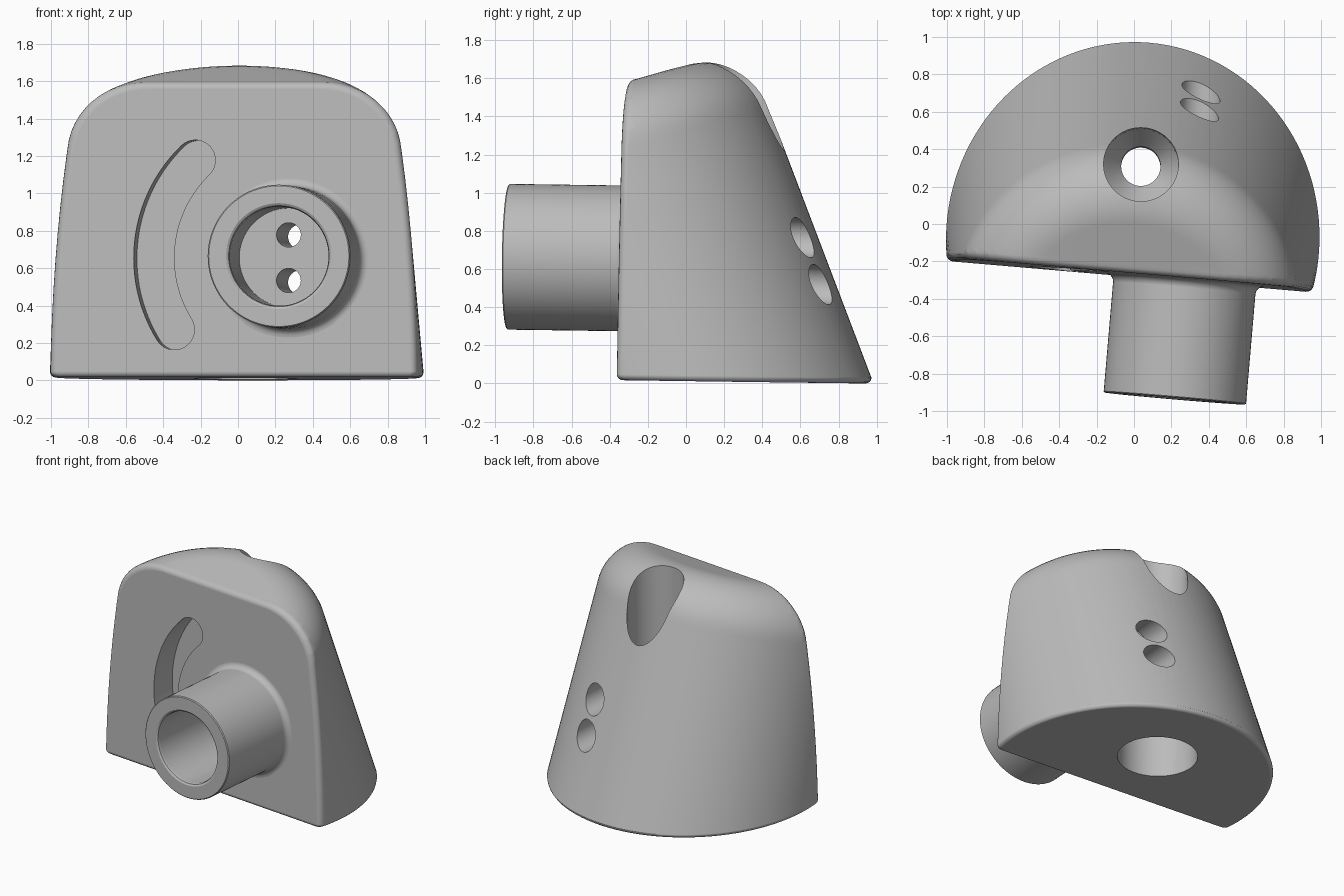
import bpy, bmesh
from math import sin, cos, pi, radians
from mathutils import Matrix, Vector

if "Cube" in bpy.data.objects:
    bpy.data.objects.remove(bpy.data.objects["Cube"])

FRONT = -0.283                    # plane of the flat front face
TUBE_X, TUBE_Z = 0.297, 0.638     # tube axis

grey = bpy.data.materials.new("plain grey")
grey.use_nodes = True
colour = (0.5, 0.5, 0.5, 1)
grey.diffuse_color = colour
grey.node_tree.nodes["Principled BSDF"].inputs["Base Color"].default_value = colour


def make_object(name, bm):
    bmesh.ops.recalc_face_normals(bm, faces=bm.faces)
    mesh = bpy.data.meshes.new(name)
    bm.to_mesh(mesh)
    bm.free()
    mesh.materials.append(grey)
    obj = bpy.data.objects.new(name, mesh)
    bpy.context.collection.objects.link(obj)
    return obj


def lathe(profile, matrix, steps):
    """Closed solid from (radius, height) points that start and end on the axis."""
    bm = bmesh.new()
    verts = [bm.verts.new((r, 0, h)) for r, h in profile]
    edges = [bm.edges.new(pair) for pair in zip(verts, verts[1:])]
    bmesh.ops.spin(bm, geom=verts + edges, cent=(0, 0, 0), axis=(0, 0, 1),
                   angle=2 * pi, steps=steps)
    bmesh.ops.remove_doubles(bm, verts=bm.verts, dist=0.0001)
    bmesh.ops.recalc_face_normals(bm, faces=bm.faces)
    bm.transform(matrix)
    return bm


def round_cap(bm, point, normal, radius, steps=4):
    """Slice the solid flat and close it with a rounded rim."""
    normal = Vector(normal)
    cut = bmesh.ops.bisect_plane(
        bm, geom=bm.verts[:] + bm.edges[:] + bm.faces[:], dist=0.00001,
        plane_co=Vector(point) - normal * radius, plane_no=normal, clear_outer=True)
    bmesh.ops.remove_doubles(bm, verts=bm.verts, dist=0.0005)
    edges = [e for e in bm.edges if e.is_boundary]
    loop = list({v for e in edges for v in e.verts})
    low = Vector([min(v.co[i] for v in loop) for i in range(3)])
    high = Vector([max(v.co[i] for v in loop) for i in range(3)])
    middle, half = (low + high) / 2, (high - low) / 2
    last_in = last_out = 0
    for k in range(1, steps + 1):
        t = k / steps * pi / 2
        inset, out = radius * (1 - cos(t)), radius * sin(t)
        new = bmesh.ops.extrude_edge_only(bm, edges=edges)["geom"]
        edges = [g for g in new if isinstance(g, bmesh.types.BMEdge)]
        for v in (g for g in new if isinstance(g, bmesh.types.BMVert)):
            for i in range(3):
                if abs(normal[i]) < 0.5:
                    ratio = (half[i] - inset) / (half[i] - last_in)
                    v.co[i] = middle[i] + (v.co[i] - middle[i]) * ratio
            v.co += normal * (out - last_out)
        last_in, last_out = inset, out
    bmesh.ops.holes_fill(bm, edges=edges, sides=0)
    bmesh.ops.recalc_face_normals(bm, faces=bm.faces)


# Body: leaning cone with a rounded top, sliced flat at the front and the base
TOP, FILLET, TAPER = 1.548, 0.34, 0.061
profile = [(0, -0.7), (1 + 0.7 * TAPER, -0.7)]
rim = 1 - TAPER * (TOP - FILLET)
for k in range(13):
    t = k / 12 * pi / 2
    profile.append((rim - FILLET + FILLET * cos(t), TOP - FILLET + FILLET * sin(t)))
profile.append((0, TOP))
lean = Matrix.Translation((0, -0.09, 0)) @ Matrix.Rotation(radians(18.2), 4, 'X')
body_bm = lathe(profile, lean, 128)
round_cap(body_bm, (0, FRONT, 0), (0, -1, 0), 0.04)
round_cap(body_bm, (0, 0, 0), (0, 0, -1), 0.03)
body = make_object("body", body_bm)


def along_y(x, z):
    return Matrix.Translation((x, 0, z)) @ Matrix.Rotation(-pi / 2, 4, 'X')


# Tube with a small fillet where it meets the front face
R, COVE = 0.382, 0.045
tube_profile = [(0, -0.92), (R - 0.006, -0.92), (R, -0.914)]
for k in range(6):
    t = k / 5 * pi / 2
    tube_profile.append((R + COVE - COVE * cos(t), FRONT - COVE + COVE * sin(t)))
tube_profile += [(R + COVE, -0.2), (0, -0.2)]
tube = make_object("tube", lathe(tube_profile, along_y(TUBE_X, TUBE_Z), 96))

# Tube bore with an eased lip
bore = make_object("bore_cutter", lathe(
    [(0, -1), (0.283, -1), (0.283, -0.92), (0.27, -0.912), (0.265, -0.895),
     (0.265, -0.3), (0, -0.3)], along_y(TUBE_X, TUBE_Z), 96))

# Two stepped screw holes from the bore to the back
screw_profile = [(0, -0.4), (0.065, -0.4), (0.065, 0.42), (0.105, 0.42),
                 (0.105, 1.2), (0, 1.2)]
screws = [make_object("screw_hole_cutter", lathe(
    screw_profile, along_y(TUBE_X, TUBE_Z + side * 0.122), 48)) for side in (-1, 1)]

# Upright stepped hole with a tapered seat
upright = make_object("upright_hole_cutter", lathe(
    [(0, -0.2), (0.28, -0.2), (0.28, 0.38), (0.105, 0.38), (0.105, 0.75),
     (0.2, 0.87), (0.2, 2), (0, 2)], Matrix.Translation((0.01, 0.3, 0)), 64))

# Curved slot around the tube axis
ARC, HALF, START, END = 0.725, 0.108, radians(134), radians(212)


def arc(cx, cz, radius, a, b, n):
    return [(cx + radius * cos(a + (b - a) * k / n),
             cz + radius * sin(a + (b - a) * k / n)) for k in range(n)]


def slot_end(a, start):
    return arc(TUBE_X + ARC * cos(a), TUBE_Z + ARC * sin(a), HALF, start, start + pi, 14)


outline = (arc(TUBE_X, TUBE_Z, ARC + HALF, START, END, 32) + slot_end(END, END)
           + arc(TUBE_X, TUBE_Z, ARC - HALF, END, START, 32)
           + slot_end(START, START + pi))
slot_bm = bmesh.new()
face = slot_bm.faces.new([slot_bm.verts.new((x, FRONT - 0.1, z)) for x, z in outline])
pulled = bmesh.ops.extrude_face_region(slot_bm, geom=[face])["geom"]
bmesh.ops.translate(slot_bm, vec=(0, 0.3, 0),
                    verts=[g for g in pulled if isinstance(g, bmesh.types.BMVert)])
slot = make_object("slot_cutter", slot_bm)

# Join the tube, then cut every opening
bpy.ops.object.select_all(action='DESELECT')
bpy.context.view_layer.objects.active = body
body.select_set(True)
for other in [tube, bore, upright, slot] + screws:
    other.hide_render = True
    mod = body.modifiers.new(other.name, 'BOOLEAN')
    mod.operation = 'UNION' if other is tube else 'DIFFERENCE'
    mod.solver = 'EXACT'
    mod.object = other
    bpy.ops.object.modifier_apply(modifier=mod.name)
    bpy.data.objects.remove(other)

# Slight turn and tilt of the whole piece
body.data.transform(Matrix.Translation((0, 0, 0.0135))
                    @ Matrix.Rotation(radians(-4.9), 4, 'Z')
                    @ Matrix.Rotation(radians(-0.8), 4, 'X'))
bpy.ops.object.shade_smooth_by_angle(angle=radians(30))
weighted = body.modifiers.new("weighted normals", 'WEIGHTED_NORMAL')
weighted.keep_sharp = True
